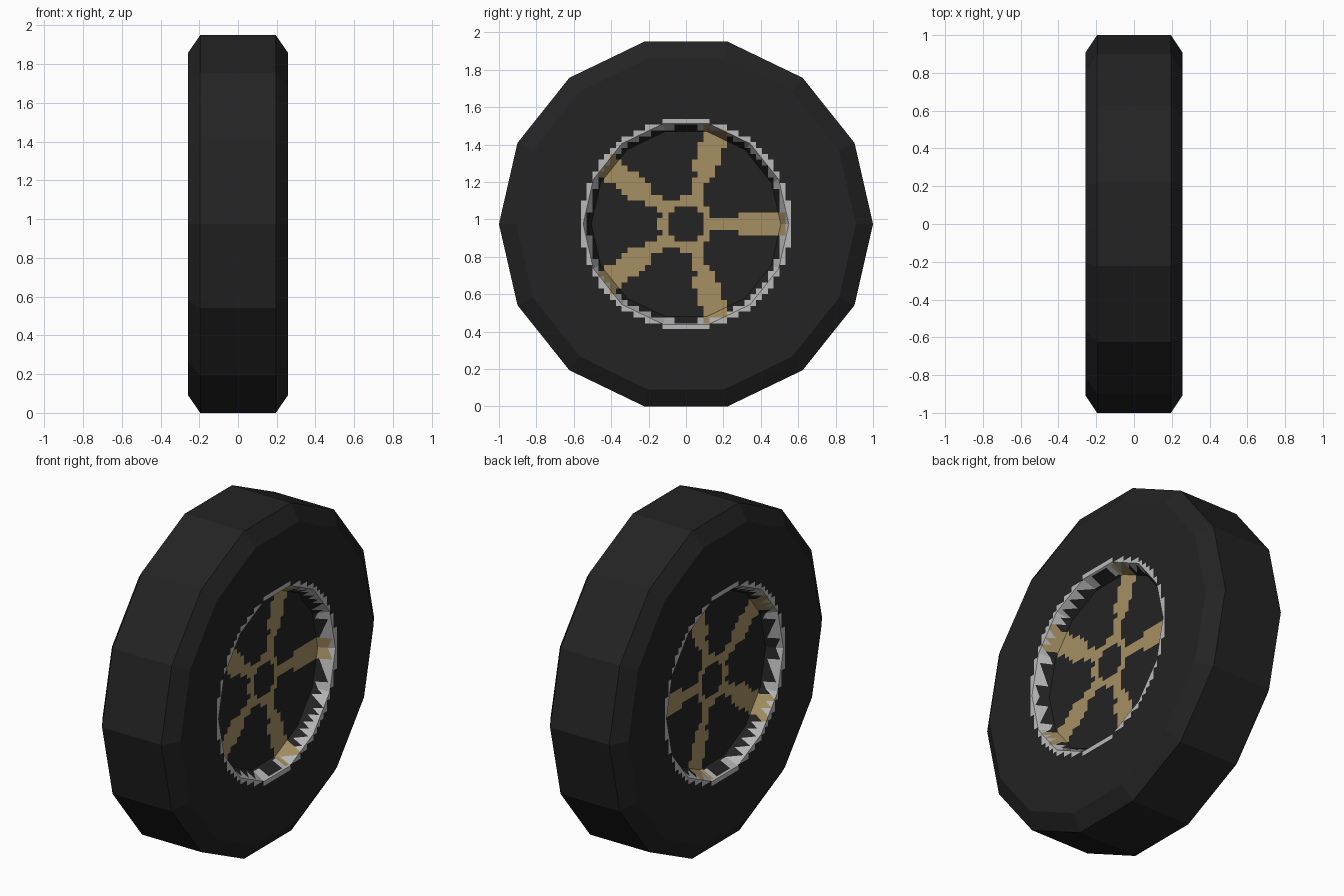
import bpy, bmesh, math
from mathutils import Vector

if "Cube" in bpy.data.objects:
    bpy.data.objects.remove(bpy.data.objects["Cube"])

SIDES = 14
CZ = math.cos(math.pi / SIDES)      # axle height: the wheel rests on a flat side
PX = 1 / 32                         # size of the stepped blocks painted on the hub


def srgb(v):
    v /= 255
    return v / 12.92 if v <= 0.04045 else ((v + 0.055) / 1.055) ** 2.4


def material(name, r, g, b):
    m = bpy.data.materials.new(name)
    m.diffuse_color = (srgb(r), srgb(g), srgb(b), 1)
    m.use_nodes = True
    m.node_tree.nodes["Principled BSDF"].inputs["Base Color"].default_value = m.diffuse_color
    return m


RUBBER = material("rubber_black", 35, 35, 35)
GOLD = material("spoke_tan", 165, 144, 98)
STEEL = material("rim_grey", 186, 186, 186)


def loft(bm, profile):
    """Join 14-sided rings given as (x, radius), running from the right hub outwards."""
    rings = []
    for x, r in profile:
        rings.append([bm.verts.new((x, r * math.cos(2 * math.pi * i / SIDES),
                                    CZ + r * math.sin(2 * math.pi * i / SIDES)))
                      for i in range(SIDES)])
    for a, b in zip(rings, rings[1:]):
        for i in range(SIDES):
            j = (i + 1) % SIDES
            bm.faces.new((b[i], b[j], a[j], a[i]))
    return rings


def finish(bm, name, mats):
    me = bpy.data.meshes.new(name)
    bm.to_mesh(me)
    bm.free()
    for m in mats:
        me.materials.append(m)
    ob = bpy.data.objects.new(name, me)
    bpy.context.collection.objects.link(ob)
    return ob


def hub_colour(u, v):
    """Colour slot of a block whose centre is (u, v), counted in blocks from the axle."""
    r = math.hypot(u, v)
    if r < 17.1:
        for k in range(5):                      # five spokes, wider at the outer end
            a = math.radians(72 * k)
            s = u * math.cos(a) + v * math.sin(a)
            t = abs(v * math.cos(a) - u * math.sin(a))
            if 3 < s < 17 and t < (2.05 if s > 9 else 1.1):
                return 1
    if 3.1 < r < 4.6:                           # hub ring around the axle hole
        return 1
    if 16.6 < r < 18:                           # rim ring
        return 2
    return 0


def make_hub(name, side):
    bm = bmesh.new()
    rings = loft(bm, [(0.17, 0.507), (0.257, 0.55), (0.257, 0.62)])
    bm.faces.new(rings[0])
    # cut along the block grid so that the colours have stepped edges
    for k in range(-18, 19):
        for co, no in (((0, k * PX, 0), (0, 1, 0)), ((0, 0, CZ + k * PX), (0, 0, 1))):
            bmesh.ops.bisect_plane(bm, geom=bm.verts[:] + bm.edges[:] + bm.faces[:],
                                   dist=1e-5, plane_co=co, plane_no=no)
    for f in bm.faces:
        c = f.calc_center_median()
        f.material_index = hub_colour(math.floor(c.y / PX) + 0.5,
                                      math.floor((c.z - CZ) / PX) + 0.5)
    # merge blocks of the same colour again
    bmesh.ops.dissolve_limit(bm, angle_limit=0.01, verts=bm.verts[:], edges=bm.edges[:],
                             delimit={'MATERIAL'})
    if side < 0:
        for v in bm.verts:
            v.co.x *= -1
        bmesh.ops.reverse_faces(bm, faces=bm.faces[:])
    return finish(bm, name, [RUBBER, GOLD, STEEL])


# tyre: sidewalls, bevelled shoulders and flat tread
bm = bmesh.new()
loft(bm, [(0.257, 0.62), (0.257, 0.908), (0.195, 1.0),
          (-0.195, 1.0), (-0.257, 0.908), (-0.257, 0.62)])
finish(bm, "tyre", [RUBBER])

# recessed hubs with painted spokes on both sides
make_hub("hub_right", 1)
make_hub("hub_left", -1)
